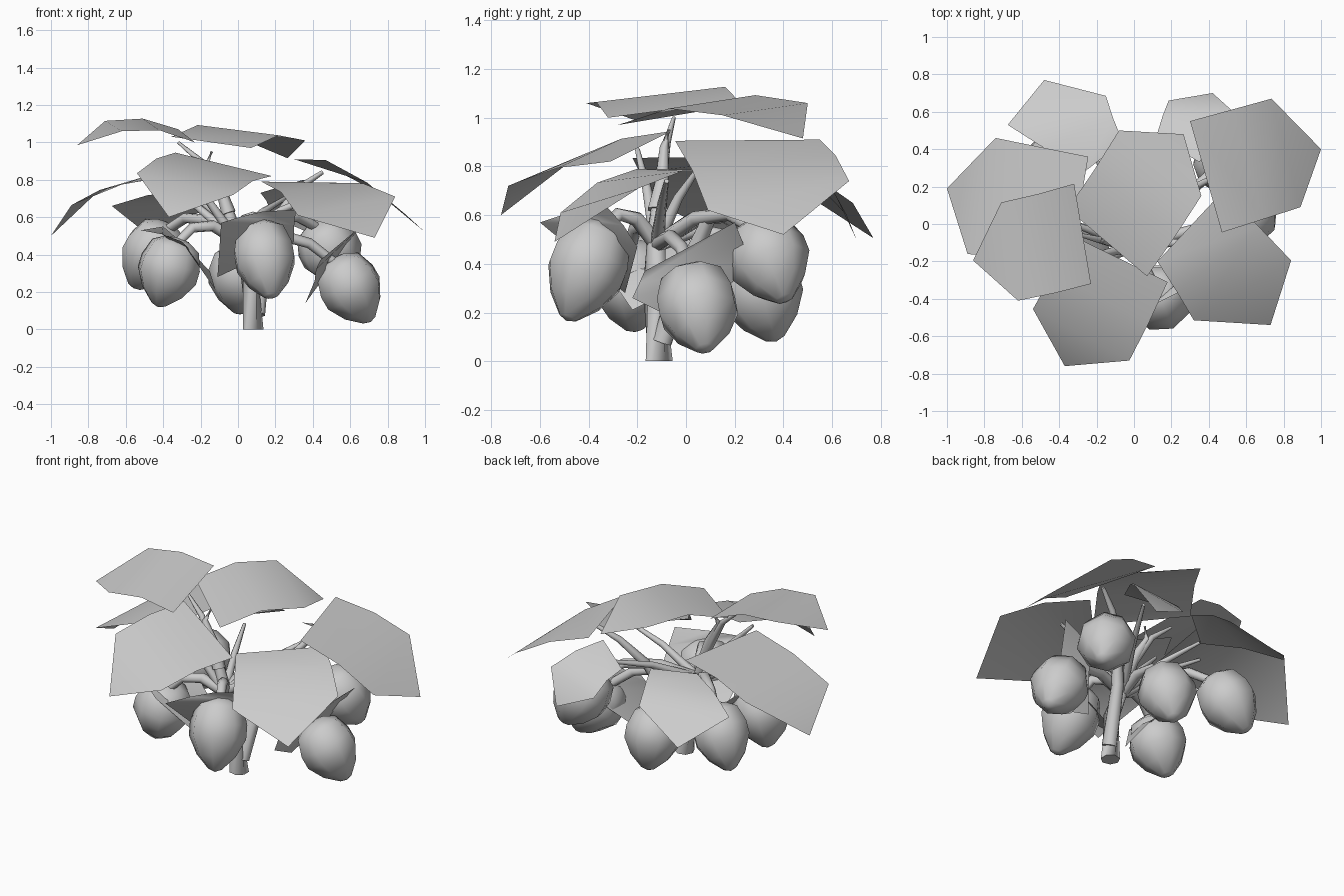
import bpy
import bmesh
from math import pi, cos, sin
from mathutils import Vector

cube = bpy.data.objects.get("Cube")
if cube:
    bpy.data.objects.remove(cube)

grey = bpy.data.materials.new("plain grey")
grey.use_nodes = True
tone = (0.6, 0.6, 0.6, 1)
grey.diffuse_color = tone
grey.node_tree.nodes["Principled BSDF"].inputs["Base Color"].default_value = tone


def finish(bm, name):
    """Turn a bmesh into a smooth grey object."""
    mesh = bpy.data.meshes.new(name)
    bm.to_mesh(mesh)
    bm.free()
    mesh.materials.append(grey)
    for face in mesh.polygons:
        face.use_smooth = True
    obj = bpy.data.objects.new(name, mesh)
    bpy.context.collection.objects.link(obj)
    return obj


def leaf(name, tip, side_a, base_a, base_b, side_b, arch=0.035):
    """Five-cornered blade bent crosswise, so that its tip droops."""
    corners = [Vector(p) for p in (tip, side_a, base_a, base_b, side_b)]
    t, sa, a, b, sb = corners
    up = (sa - a).cross(b - a) + (a - b).cross(sb - b)
    up.normalize()
    if up.z < 0:
        up.negate()
    mids = [(sa + a) / 2 + up * arch, (sb + b) / 2 + up * arch]
    bm = bmesh.new()
    t, sa, a, b, sb, ma, mb = [bm.verts.new(p) for p in corners + mids]
    for ring in ((a, b, mb, ma), (ma, mb, sa), (mb, sb, sa), (sa, sb, t)):
        bm.faces.new(ring)
    bmesh.ops.recalc_face_normals(bm, faces=bm.faces)
    bm.normal_update()
    if sum((f.normal for f in bm.faces), Vector()).dot(up) < 0:
        bmesh.ops.reverse_faces(bm, faces=bm.faces)
    return finish(bm, name)


BERRY = [(0.07, 0.01), (0.135, 0.05), (0.168, 0.15), (0.168, 0.23), (0.115, 0.33), (0.04, 0.405)]


def berry(name, top, tip, sides=8):
    """Lathed fruit, broad near the stalk and pointed at the far end."""
    top, tip = Vector(top), Vector(tip)
    axis = (tip - top).normalized()
    turn = axis.to_track_quat('Z', 'Y')
    size = (tip - top).length / 0.42
    bm = bmesh.new()
    rings = []
    for r, h in BERRY:
        rings.append([bm.verts.new(top + turn @ Vector(
            (r * cos(2 * pi * i / sides), r * sin(2 * pi * i / sides), h * size)))
            for i in range(sides)])
    ends = bm.verts.new(top), bm.verts.new(tip)
    for i in range(sides):
        j = (i + 1) % sides
        bm.faces.new((ends[0], rings[0][j], rings[0][i]))
        bm.faces.new((ends[1], rings[-1][i], rings[-1][j]))
        for low, high in zip(rings, rings[1:]):
            bm.faces.new((low[i], low[j], high[j], high[i]))
    bmesh.ops.recalc_face_normals(bm, faces=bm.faces)
    return finish(bm, name)


def stem(name, points, start, end, sides=7):
    """Tapering tube along a path, closed at both ends."""
    points = [Vector(p) for p in points]
    bm = bmesh.new()
    rings = []
    last = len(points) - 1
    for k, p in enumerate(points):
        way = points[min(k + 1, last)] - points[max(k - 1, 0)]
        if k == 0 and p.z == 0:
            way = Vector((0, 0, 1))
        turn = way.to_track_quat('Z', 'Y')
        r = start + (end - start) * k / last
        rings.append([bm.verts.new(p + turn @ Vector(
            (r * cos(2 * pi * i / sides), r * sin(2 * pi * i / sides), 0)))
            for i in range(sides)])
    for low, high in zip(rings, rings[1:]):
        for i in range(sides):
            j = (i + 1) % sides
            bm.faces.new((low[i], low[j], high[j], high[i]))
    bm.faces.new(rings[0][::-1])
    bm.faces.new(rings[-1])
    obj = finish(bm, name)
    for face in obj.data.polygons:
        face.use_smooth = len(face.vertices) == 4
    return obj


# Canopy leaves
leaf("top_leaf_right", (-.86, -.195, .985), (-.71, .115, 1.115), (-.32, .215, 1.07),
     (-.23, -.32, 1.0), (-.62, -.41, 1.06))
leaf("top_leaf_centre", (.265, .48, .915), (-.08, .5, 1.06), (-.355, .08, 1.03),
     (.07, -.28, .97), (.36, .15, 1.01), .048)
leaf("leaf_right", (-1, .19, .5), (-.74, .46, .745), (-.245, .36, .84),
     (-.34, -.22, .835), (-.89, -.16, .665), .025)
leaf("leaf_front", (-.37, -.76, .6), (-.54, -.455, .835), (-.335, -.06, .945),
     (.18, -.31, .82), (-.025, -.73, .72), .025)
leaf("leaf_front_left", (.73, -.54, .49), (.32, -.515, .61), (.125, -.2, .79),
     (.48, .18, .785), (.84, -.195, .71))
leaf("leaf_back_left", (1, .4, .52), (.735, .67, .74), (.3, .55, .91),
     (.47, -.045, .905), (.89, .09, .62), .025)
leaf("leaf_back_right", (-.48, .77, .505), (-.675, .53, .66), (-.27, .275, .73),
     (-.06, .44, .77), (-.15, .685, .65), .025)
leaf("leaf_back", (.42, .7, .5), (.52, .61, .69), (.35, .33, .8),
     (.12, .47, .73), (.185, .66, .6), .025)

# Low leaves beside the fruit
leaf("low_leaf_front", (-.11, -.25, .28), (-.09, -.6, .57), (.13, -.42, .63),
     (.31, -.33, .64), (.3, -.2, .47), .01)
leaf("low_leaf_right", (-.12, -.22, .21), (-.15, -.02, .31), (-.4, .03, .55),
     (-.52, -.27, .53), (-.3, -.4, .47), .01)
leaf("low_leaf_left", (.36, .02, .14), (.55, .26, .4), (.68, .2, .57),
     (.44, -.17, .37), (.41, -.22, .26), .01)

# Fruit
fruit = [
    ("front", (.11, -.33, .57), (.18, -.49, .165)),
    ("front_right", (-.32, -.24, .49), (-.43, -.21, .12)),
    ("back_right", (-.37, .25, .56), (-.56, .35, .22)),
    ("left", (.51, .02, .38), (.71, .08, .04)),
    ("back_left", (.42, .28, .57), (.58, .41, .245)),
    ("back", (.01, .26, .45), (.01, .37, .08)),
]
for place, top, tip in fruit:
    berry("berry_" + place, top, tip)

# Trunk and its two main branches
stem("trunk", [(.085, -.11, 0), (.06, -.13, .3), (-.02, -.12, .53), (-.07, -.11, .68),
               (-.2, -.08, .9), (-.32, -.05, 1)], .057, .008)
stem("branch_left", [(.1, -.1, .08), (.14, .02, .42), (.21, .1, .6), (.33, .2, .76),
                     (.45, .26, .84)], .045, .012)
stem("branch_centre", [(-.05, -.12, .62), (-.09, -.1, .74), (-.17, -.09, .88), (-.14, -.07, .95)],
     .04, .008)

# Fruit stalks arch out from the trunk and drop onto each fruit
hub = Vector((-.01, -.12, .48))
for place, top, tip in fruit:
    top = Vector(top)
    rise = Vector((0, 0, .07))
    stem("stalk_" + place, [hub, hub.lerp(top, .4) + rise, hub.lerp(top, .75) + rise * .8,
                            top + (Vector(tip) - top) * .1], .034, .026)

# Leaf stalks
for place, end in (("front", (-.33, -.2, .87)), ("right", (-.45, .05, .79)),
                   ("back_right", (-.2, .35, .68)), ("front_left", (.48, -.08, .74)),
                   ("back", (.28, .42, .72))):
    end = Vector(end)
    stem("leaf_stalk_" + place, [hub, hub.lerp(end, .5) + Vector((0, 0, .03)), end], .03, .01)
